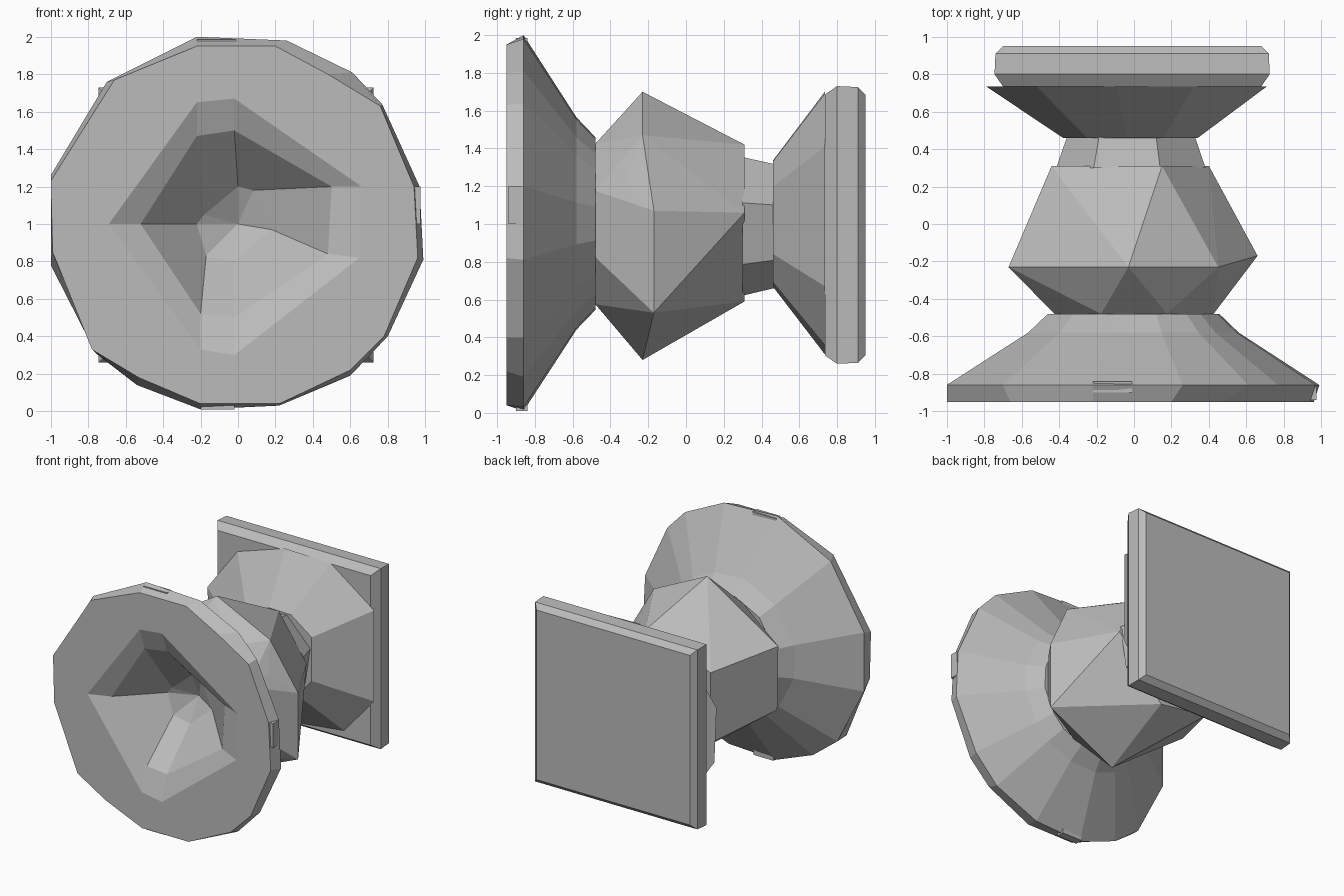
import bpy, bmesh, math

cube = bpy.data.objects.get("Cube")
if cube:
    bpy.data.objects.remove(cube)

grey = bpy.data.materials.new("plain_grey")
grey.use_nodes = True
colour = (0.5, 0.5, 0.5, 1)
grey.diffuse_color = colour
grey.node_tree.nodes["Principled BSDF"].inputs["Base Color"].default_value = colour


def finish(bm, name):
    bmesh.ops.recalc_face_normals(bm, faces=bm.faces[:])
    mesh = bpy.data.meshes.new(name)
    bm.to_mesh(mesh)
    bm.free()
    mesh.materials.append(grey)
    obj = bpy.data.objects.new(name, mesh)
    bpy.context.collection.objects.link(obj)
    return obj


def ring(bm, y, points):
    return [bm.verts.new((x, y, z)) for x, z in points]


def bridge(bm, a, b):
    n = len(a)
    for i in range(n):
        bm.faces.new((a[i], a[(i + 1) % n], b[(i + 1) % n], b[i]))


def scaled(points, s):
    return [(x * s, 1 + (z - 1) * s) for x, z in points]


def circle(n, rx, rz, cx=0, cz=1.0, turn=0):
    return [(cx + rx * math.cos(turn + math.tau * i / n),
             cz + rz * math.sin(turn + math.tau * i / n)) for i in range(n)]


def loft(name, sections):
    """Closed solid through (y, points) sections."""
    bm = bmesh.new()
    rings = [ring(bm, y, pts) for y, pts in sections]
    for a, b in zip(rings, rings[1:]):
        bridge(bm, a, b)
    bm.faces.new(rings[0])
    bm.faces.new(rings[-1])
    return finish(bm, name)


def hull(name, sections):
    """Convex solid around (y, points) sections."""
    bm = bmesh.new()
    for y, pts in sections:
        ring(bm, y, pts)
    bmesh.ops.convex_hull(bm, input=bm.verts[:])
    return finish(bm, name)


# Front dish: faceted flare with an angular funnel sunk into its face
outline = [(-.22, 2), (-.7, 1.76), (-1, 1.26), (-1, .78), (-.76, .31),
           (-.54, .14), (-.2, .01), (.22, .03), (.6, .19), (.8, .4),
           (.99, .81), (.97, 1.2), (.77, 1.64), (.61, 1.81), (.26, 1.98)]
lip = [(-.22, 1.95), (-.66, 1.77), (-1, 1.23), (-.99, .85), (-.78, .33),
       (-.53, .18), (-.2, .04), (.22, .04), (.6, .22), (.78, .4),
       (.96, .82), (.94, 1.2), (.76, 1.63), (.48, 1.8), (.2, 1.95)]
mouth = [(-.22, 1.65), (-.02, 1.67), (.66, 1.2), (.65, .82),
         (-.02, .3), (-.2, .33), (-.69, 1)]
throat = [(-.22, 1.47), (-.02, 1.5), (.5, 1.2), (.48, .84),
          (-.02, .5), (-.2, .52), (-.52, 1)]
floor = [(-.18, 1.05), (0, 1.2), (.08, 1.18), (.18, .97),
         (-.02, .8), (-.17, .83), (-.22, 1)]

bm = bmesh.new()
shell = [ring(bm, -.95, lip)]
shell += [ring(bm, y, scaled(outline, s)) for y, s in
          ((-.86, 1), (-.58, .565), (-.48, .46))]
for a, b in zip(shell, shell[1:]):
    bridge(bm, a, b)
bm.faces.new(shell[-1])
funnel = [ring(bm, y, p) for y, p in ((-.95, mouth), (-.885, throat), (-.59, floor))]
for a, b in zip(funnel, funnel[1:]):
    bridge(bm, a, b)
apex = bm.verts.new((0, -.5, 1))
for i, v in enumerate(funnel[-1]):
    bm.faces.new((v, funnel[-1][(i + 1) % len(floor)], apex))
rim_edges = [e for e in bm.edges if all(v.co.y < -.949 for v in e.verts)]
bmesh.ops.triangle_fill(bm, use_beauty=True, edges=rim_edges, normal=(0, -1, 0))
finish(bm, "front_dish")


# Small tabs on the dish rim
def box(name, x0, x1, y0, y1, z0, z1):
    rect = [(x0, z0), (x1, z0), (x1, z1), (x0, z1)]
    loft(name, [(y0, rect), (y1, rect)])


box("rim_tab_top", -.22, -.01, -.9, -.84, 1.9, 1.985)
box("rim_tab_bottom", -.2, -.02, -.9, -.84, .01, .1)
box("rim_tab_side", .9, .975, -.94, -.87, 1, 1.2)

# Faceted bulb behind the dish
hull("bulb", [
    (-.48, circle(8, .46, .46, turn=math.pi / 8)),
    (-.32, [(.5, 1.24)]),
    (-.23, [(-.03, 1.7), (.45, 1.47), (-.67, 1.3), (.02, .28), (-.66, .78)]),
    (-.17, [(.66, 1.07), (.66, .53)]),
    (.31, [(.15, 1.42), (.4, 1.06), (0, .59), (-.43, .65), (-.44, 1.23)]),
])

# Short neck
loft("neck", [(.3, circle(7, .41, .38, -.01, turn=.3)),
              (.47, circle(7, .35, .34, -.01, turn=.3))])

# Flare towards the wall plate
flare = [(.71, 1.41), (.32, 1.69), (-.09, 1.7), (-.52, 1.56), (-.79, 1.2),
         (-.77, .75), (-.5, .36), (0, .31), (.44, .36), (.71, .67)]
loft("back_flare", [(.46, scaled(flare, .48)), (.735, flare)])


# Square wall plate with bevelled edges
def square(half):
    return [(sx * half - .01, .995 + sz * half)
            for sx, sz in ((-1, -1), (1, -1), (1, 1), (-1, 1))]


loft("wall_plate", [(.735, square(.69)), (.8, square(.735)),
                    (.91, square(.73)), (.95, square(.69))])
